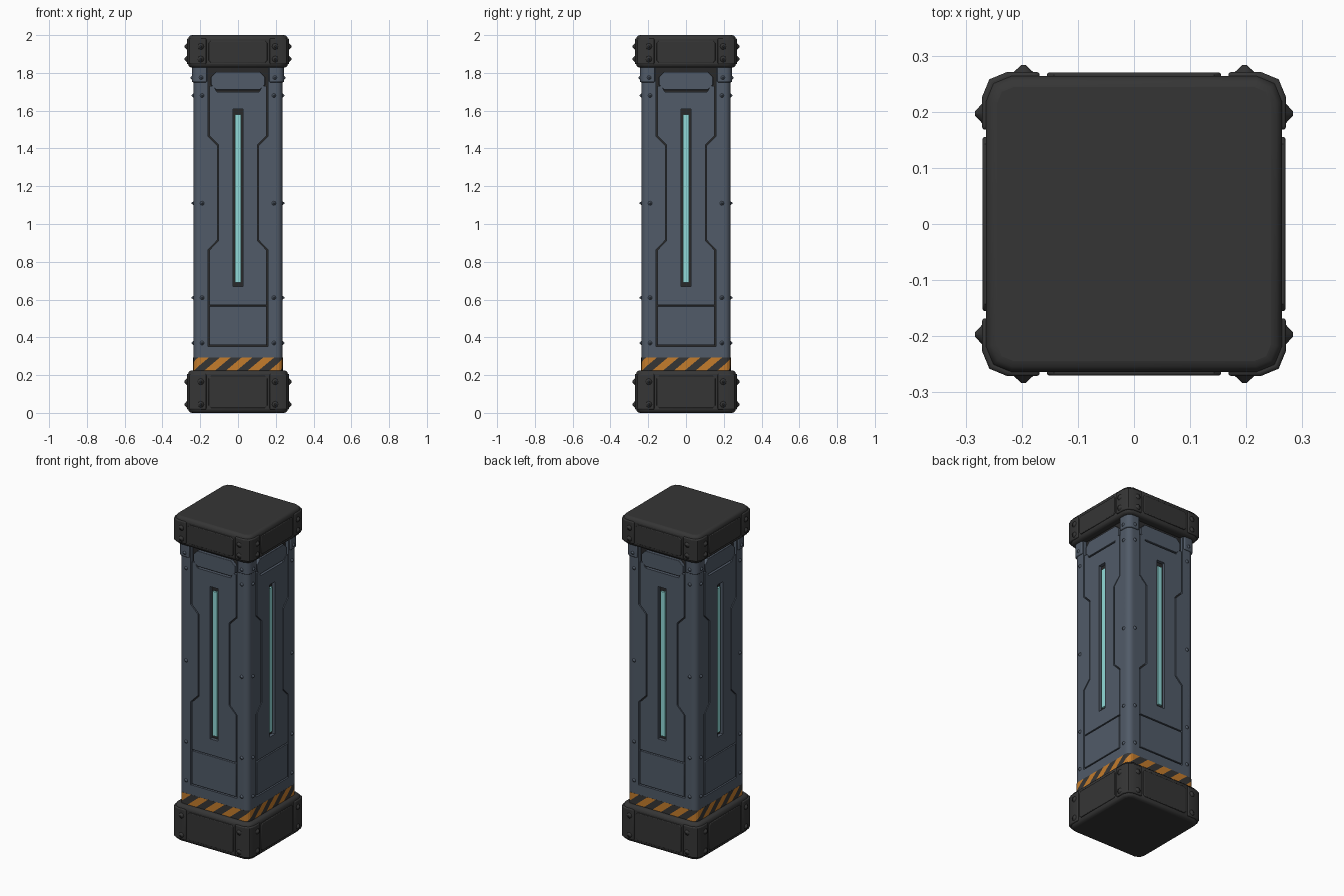
import bpy, bmesh, math
from mathutils import Matrix, Vector

if "Cube" in bpy.data.objects:
    bpy.data.objects.remove(bpy.data.objects["Cube"])


def material(name, rgb):
    m = bpy.data.materials.new(name)
    m.diffuse_color = (*rgb, 1)
    m.use_nodes = True
    m.node_tree.nodes["Principled BSDF"].inputs["Base Color"].default_value = m.diffuse_color
    return m


BLUE = material("slate_blue_metal", (0.082, 0.104, 0.138))
CAP = material("charcoal", (0.036, 0.036, 0.036))
GROOVE = material("dark_groove", (0.022, 0.022, 0.023))
LIGHT = material("cyan_light", (0.28, 0.70, 0.69))
ORANGE = material("hazard_orange", (0.55, 0.20, 0.025))


def finish(name, bm, mats, bevel=0, smooth=True):
    bmesh.ops.recalc_face_normals(bm, faces=bm.faces[:])
    me = bpy.data.meshes.new(name)
    bm.to_mesh(me)
    bm.free()
    ob = bpy.data.objects.new(name, me)
    bpy.context.collection.objects.link(ob)
    for m in mats:
        me.materials.append(m)
    if bevel:
        b = ob.modifiers.new("bevel", 'BEVEL')
        b.width, b.segments, b.limit_method = bevel, 3, 'ANGLE'
        b.angle_limit = math.radians(50)
    if smooth:
        bpy.ops.object.select_all(action='DESELECT')
        ob.select_set(True)
        bpy.context.view_layer.objects.active = ob
        bpy.ops.object.shade_smooth_by_angle(angle=math.radians(40))
    return ob


def extrude(bm, pts, offset):
    """Prism from a planar loop of 3D points."""
    a = [bm.verts.new(p) for p in pts]
    b = [bm.verts.new(Vector(p) + Vector(offset)) for p in pts]
    n = len(a)
    bm.faces.new(a)
    bm.faces.new(b[::-1])
    for i in range(n):
        bm.faces.new((a[i], b[i], b[(i + 1) % n], a[(i + 1) % n]))


def corner_arc(h, r, n):
    """Arc for the +x +y corner of a rounded square."""
    return [Vector((h - r + r * math.cos(t), h - r + r * math.sin(t), 0))
            for t in (math.pi / 2 * i / n for i in range(n + 1))]


def side(k):
    return Matrix.Rotation(k * math.pi / 2, 3, 'Z')


def rounded_square(h, r, n):
    return [side(k) @ p for k in range(4) for p in corner_arc(h, r, n)]


def prism(name, h, r, n, z0, z1, mat, bevel=0):
    bm = bmesh.new()
    extrude(bm, [p + Vector((0, 0, z0)) for p in rounded_square(h, r, n)], (0, 0, z1 - z0))
    return finish(name, bm, [mat], bevel)


def plates(name, polys, d0, d1, mat, mirror=True, bevel=0):
    """Outlines in (across, height), extruded outward on all four sides."""
    bm = bmesh.new()
    for k in range(4):
        for poly in polys:
            for s in ((1, -1) if mirror else (1,)):
                pts = [side(k) @ Vector((s * u, -d0, z)) for u, z in poly]
                extrude(bm, pts, side(k) @ Vector((0, d0 - d1, 0)))
    return finish(name, bm, [mat], bevel)


def rect(u0, u1, z0, z1):
    return [(u0, z0), (u1, z0), (u1, z1), (u0, z1)]


def chamfered(u0, u1, z0, z1, c):
    return [(u0 + c, z0), (u1 - c, z0), (u1, z0 + c), (u1, z1 - c),
            (u1 - c, z1), (u0 + c, z1), (u0, z1 - c), (u0, z0 + c)]


def rivets(name, u, heights, d, r, h, mat):
    bm = bmesh.new()
    for k in range(4):
        for s in (1, -1):
            for z in heights:
                m = (side(k).to_4x4() @ Matrix.Translation((s * u, -d - h / 2, z))
                     @ Matrix.Rotation(math.pi / 2, 4, 'X'))
                bmesh.ops.create_cone(bm, cap_ends=True, segments=8, radius1=r,
                                      radius2=r * 0.25, depth=h, matrix=m)
    finish(name, bm, [mat])


def corner_posts(name, h, r, inner, z0, z1, mat, bevel=0):
    bm = bmesh.new()
    for k in range(4):
        loop = [Vector((h, inner, 0))] + corner_arc(h, r, 5) + \
               [Vector((inner, h, 0)), Vector((inner, inner, 0))]
        extrude(bm, [side(k) @ p + Vector((0, 0, z0)) for p in loop], (0, 0, z1 - z0))
    finish(name, bm, [mat], bevel)


# Dark core that shows through the panel gaps
prism("groove_core", 0.214, 0.03, 3, 0.15, 1.88, GROOVE)

# Blue armour: corner posts, jogged side wings, slotted centre panel, lower and upper panels
corner_posts("corner_post", 0.235, 0.032, 0.19, 0.285, 1.84, BLUE)
corner_posts("upper_corner_collar", 0.243, 0.036, 0.165, 1.75, 1.84, BLUE, 0.006)
wing = [(0, 0.285), (0.203, 0.285), (0.203, 1.84), (0.158, 1.84), (0.158, 1.465),
        (0.109, 1.415), (0.109, 0.915), (0.158, 0.865), (0.158, 0.352), (0, 0.352)]
plates("side_wing", [wing], 0.205, 0.235, BLUE)
centre = [(0, 1.70), (0, 1.61), (0.027, 1.61), (0.027, 0.67), (0, 0.67), (0, 0.572),
          (0.151, 0.572), (0.151, 0.862), (0.102, 0.912), (0.102, 1.418),
          (0.151, 1.468), (0.151, 1.73), (0.13, 1.73), (0.112, 1.70)]
plates("centre_panel", [centre], 0.205, 0.234, BLUE)
plates("lower_panel", [rect(-0.151, 0.151, 0.359, 0.565)], 0.205, 0.235, BLUE, False, 0.003)
plates("upper_panel", [chamfered(-0.142, 0.142, 1.71, 1.805, 0.027)], 0.205, 0.233, BLUE, False, 0.003)
rivets("body_rivet", 0.19, (0.37, 0.61, 1.11, 1.68), 0.234, 0.012, 0.011, BLUE)
rivets("collar_rivet", 0.195, (1.775,), 0.242, 0.012, 0.009, BLUE)

# Light strips sunk in the slots
plates("light_strip", [rect(-0.015, 0.015, 0.69, 1.58)], 0.21, 0.226, LIGHT, False)


# Hazard band: a flat strip cut by slanted planes, then wrapped round the column
def hazard_band(h, r, z0, z1):
    loop = rounded_square(h, r, 4)
    start = (loop[-1] + loop[0]) / 2
    path = [start] + loop + [start]
    cum = [0]
    for a, b in zip(path, path[1:]):
        cum.append(cum[-1] + (b - a).length)
    total, period, shear = cum[-1], cum[-1] / 16, 1.2
    bm = bmesh.new()
    bm.faces.new([bm.verts.new(p) for p in
                  ((0, 0, z0), (total, 0, z0), (total, 0, z1), (0, 0, z1))])

    def cut(co, no):
        bmesh.ops.bisect_plane(bm, geom=bm.verts[:] + bm.edges[:] + bm.faces[:],
                               dist=1e-6, plane_co=co, plane_no=no)
    for c in cum[1:-1]:
        cut((c, 0, z0), (1, 0, 0))
    for i in range(-3, 34):
        cut(((i + 0.5) * period / 2, 0, (z0 + z1) / 2), (1, 0, -shear))
    for f in bm.faces:
        c = f.calc_center_median()
        t = (c.x - shear * (c.z - (z0 + z1) / 2)) / (period / 2) + 0.5
        f.material_index = math.floor(t) % 2
    for v in bm.verts:
        s = min(max(v.co.x, 0), total)
        i = max(j for j in range(len(cum) - 1) if cum[j] <= s + 1e-7)
        p = path[i].lerp(path[i + 1], (s - cum[i]) / (cum[i + 1] - cum[i]))
        v.co = (p.x, p.y, v.co.z)
    bmesh.ops.remove_doubles(bm, verts=bm.verts[:], dist=1e-5)
    finish("hazard_band", bm, [ORANGE, CAP], smooth=False)


hazard_band(0.237, 0.032, 0.215, 0.292)
prism("hazard_band_backing", 0.2355, 0.032, 4, 0.2, 0.2915, CAP)

# Base and top caps with raised panels, corner brackets and rivets
for label, z0, z1 in (("base", 0.0, 0.225), ("top", 1.828, 2.0)):
    prism(label + "_cap", 0.264, 0.045, 2, z0, z1, CAP, 0.02)
    plates(label + "_cap_panel", [chamfered(-0.155, 0.155, z0 + 0.026, z1 - 0.03, 0.012)],
           0.255, 0.27, CAP, False, 0.004)
    bm = bmesh.new()
    for k in range(4):
        c = corner_arc(0.271, 0.045, 2)
        loop = [Vector((0.271, 0.168, 0))] + c + [Vector((0.168, 0.271, 0)), Vector((0.168, 0.168, 0))]
        extrude(bm, [side(k) @ p + Vector((0, 0, z0 + 0.018)) for p in loop], (0, 0, z1 - z0 - 0.036))
    finish(label + "_cap_bracket", bm, [CAP], 0.006)
    rivets(label + "_cap_rivet", 0.197, (z0 + 0.045, z1 - 0.06), 0.27, 0.018, 0.013, CAP)
